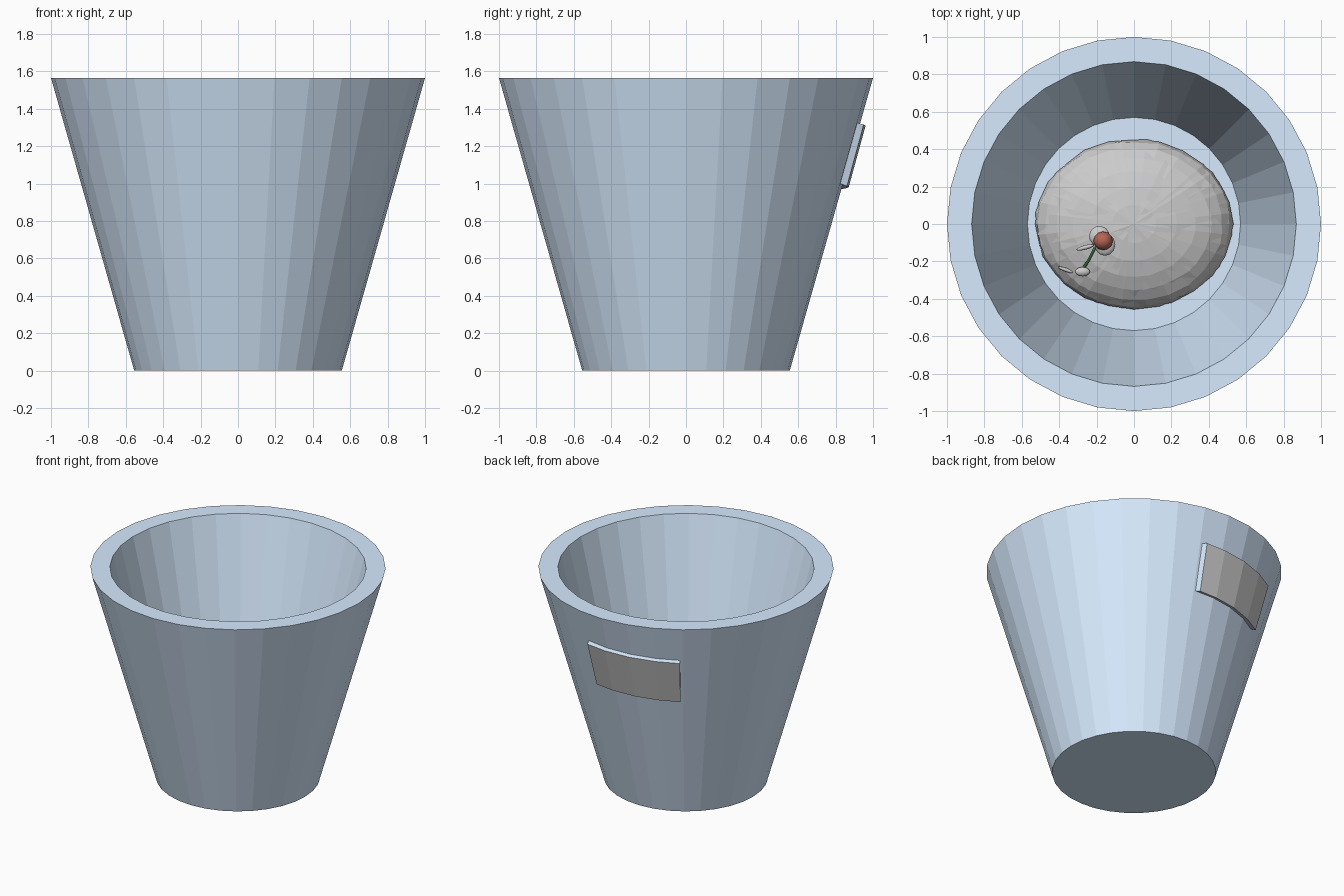
import bpy, bmesh, random
from math import sin, cos, pi, radians
from mathutils import Vector

if "Cube" in bpy.data.objects:
    bpy.data.objects.remove(bpy.data.objects["Cube"])

random.seed(4)
SIDES = 32
R0, R1, H = 0.555, 1.0, 1.565      # outer foot radius, rim radius, height
FLOOR = 0.36


def material(name, rgb):
    m = bpy.data.materials.new(name)
    m.diffuse_color = (*rgb, 1)
    m.use_nodes = True
    m.node_tree.nodes["Principled BSDF"].inputs["Base Color"].default_value = m.diffuse_color
    return m


blue = material("bucket_blue", (0.68, 0.83, 1.0))
grey = material("stone_grey", (0.62, 0.61, 0.60))
red = material("flower_red", (0.45, 0.13, 0.09))
green = material("stem_green", (0.10, 0.38, 0.14))


def finish(name, bm, mat=None):
    bmesh.ops.recalc_face_normals(bm, faces=bm.faces[:])
    me = bpy.data.meshes.new(name)
    bm.to_mesh(me)
    bm.free()
    ob = bpy.data.objects.new(name, me)
    bpy.context.collection.objects.link(ob)
    if mat:
        me.materials.append(mat)
    return ob


def ring(bm, r, z):
    return [bm.verts.new((r * cos(2 * pi * i / SIDES), r * sin(2 * pi * i / SIDES), z))
            for i in range(SIDES)]


def outer(z):
    return R0 + (R1 - R0) * z / H


# Tapered bucket: foot, outer wall, flat rim, inner wall, raised floor
bm = bmesh.new()
rings = [ring(bm, r, z) for r, z in ((R0, 0), (R1, H), (0.868, H), (0.57, FLOOR))]
for a, b in zip(rings, rings[1:]):
    for i in range(SIDES):
        j = (i + 1) % SIDES
        bm.faces.new((a[i], a[j], b[j], b[i]))
bm.faces.new(rings[0][::-1])
bm.faces.new(rings[-1])
finish("bucket", bm, blue)

# Curved label plate, slightly crooked, on the back
bm = bmesh.new()
cols = []
for k, deg in enumerate((81, 90, 101.25, 112.5, 122.5)):
    drop = 0.005 + 0.006 * k
    col = []
    for z, off in ((1.005, -0.005), (0.99, 0.036), (1.32, 0.033), (1.33, -0.005)):
        a = radians(deg - (1.3 if k == 0 and off < 0 else 0))
        r = outer(z - drop) + off
        col.append(bm.verts.new((r * cos(a), r * sin(a), z - drop)))
    cols.append(col)
fronts = []
for a, b in zip(cols, cols[1:]):
    for i in range(4):
        j = (i + 1) % 4
        f = bm.faces.new((a[i], a[j], b[j], b[i]))
        if i == 1:
            fronts.append(f)
bm.faces.new(cols[0])
bm.faces.new(cols[-1][::-1])
bm.faces.index_update()
ids = [f.index for f in fronts]
plate = finish("label_plate", bm, blue)
plate.data.materials.append(grey)
for i in ids:
    plate.data.polygons[i].material_index = 1

# Rough faceted mound: overlapping flattened balls sunk in the floor
MC, MR = Vector((0, 0, FLOOR + 0.02)), Vector((0.53, 0.455, 0.21))


def surface(x, y):
    return MC.z + MR.z * (1 - (x / MR.x) ** 2 - (y / MR.y) ** 2) ** 0.5


for n in range(2):
    bm = bmesh.new()
    bmesh.ops.create_uvsphere(bm, u_segments=24, v_segments=14, radius=1)
    turn = radians(7.5 * n)
    for v in bm.verts:
        k = random.uniform(0.98, 1.005)
        x = v.co.x * cos(turn) - v.co.y * sin(turn)
        y = v.co.x * sin(turn) + v.co.y * cos(turn)
        v.co = MC + Vector((x * MR.x, y * MR.y, v.co.z * MR.z)) * k
    finish("mound_layer", bm, grey)


def blob(name, at, size, mat, rot=0):
    bm = bmesh.new()
    bmesh.ops.create_uvsphere(bm, u_segments=12, v_segments=8, radius=1)
    ob = finish(name, bm, mat)
    ob.location, ob.scale, ob.rotation_euler = at, size, (0, 0, radians(rot))
    ob.data.shade_smooth()


# Small flower: leaning stem, red bud, pale petals and leaves
base = surface(-0.28, -0.25)
head = Vector((-0.165, -0.09, base + 0.22))
cu = bpy.data.curves.new("stem", "CURVE")
cu.dimensions = "3D"
cu.bevel_depth, cu.bevel_resolution = 0.008, 1
sp = cu.splines.new("POLY")
pts = [(-0.28, -0.25, base - 0.02), (-0.24, -0.19, base + 0.08),
       (-0.21, -0.13, base + 0.15), head]
sp.points.add(len(pts) - 1)
for p, q in zip(sp.points, pts):
    p.co = (*q, 1)
cu.materials.append(green)
bpy.context.collection.objects.link(bpy.data.objects.new("stem", cu))

blob("bud", head + Vector((0, 0, 0.01)), (0.052, 0.05, 0.05), red)
blob("petal_back", head + Vector((-0.02, 0.025, -0.01)), (0.055, 0.055, 0.025), grey, 20)
blob("petal_side", head + Vector((0.01, -0.02, -0.02)), (0.055, 0.06, 0.025), grey)
blob("leaf_upper", (-0.26, -0.125, base + 0.14), (0.05, 0.012, 0.012), grey, 15)
blob("leaf_lower", (-0.275, -0.255, base + 0.02), (0.04, 0.025, 0.02), grey)
blob("leaf_base", (-0.365, -0.245, surface(-0.365, -0.245)), (0.045, 0.01, 0.012), grey, -20)
